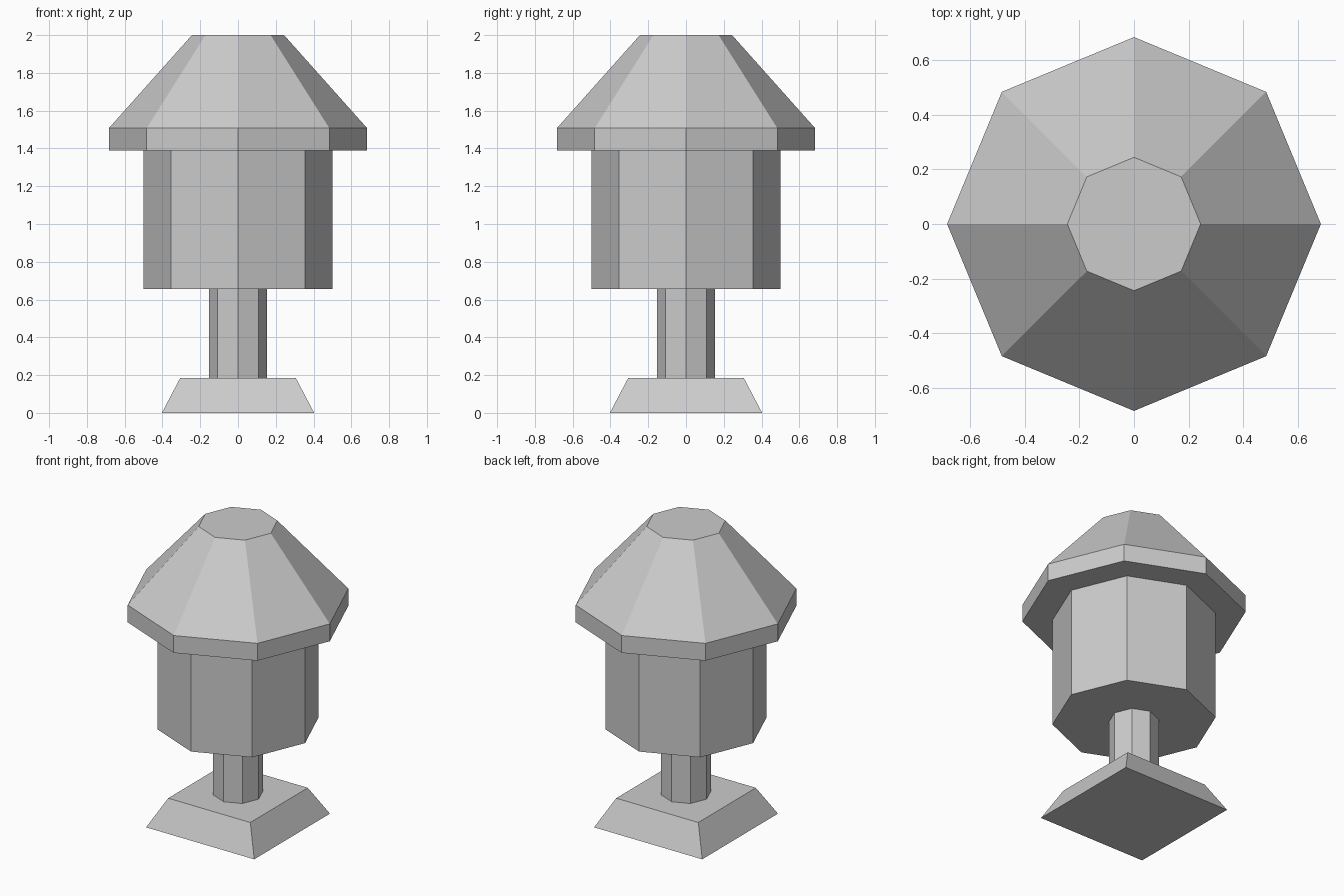
import bpy
import math

if "Cube" in bpy.data.objects:
    bpy.data.objects.remove(bpy.data.objects["Cube"])


def prism(name, sides, profile, turn=0.0):
    """Closed flat-sided solid from (corner radius, height) rings."""
    verts = [(r * math.cos(turn + math.tau * i / sides),
              r * math.sin(turn + math.tau * i / sides), z)
             for r, z in profile for i in range(sides)]
    faces = [tuple(reversed(range(sides)))]
    for k in range(len(profile) - 1):
        a, b = k * sides, (k + 1) * sides
        for i in range(sides):
            j = (i + 1) % sides
            faces.append((a + i, a + j, b + j, b + i))
    faces.append(tuple(range(len(verts) - sides, len(verts))))
    mesh = bpy.data.meshes.new(name)
    mesh.from_pydata(verts, [], faces)
    mesh.update()
    obj = bpy.data.objects.new(name, mesh)
    bpy.context.collection.objects.link(obj)
    return obj


# Square tapered foot
diag = math.sqrt(2)
prism("base", 4, [(0.403 * diag, 0), (0.306 * diag, 0.185)], math.pi / 4)

# Octagonal post, lamp body and overhanging roof
prism("post", 8, [(0.154, 0.185), (0.154, 0.655)])
prism("body", 8, [(0.5, 0.655), (0.5, 1.39)])
prism("roof", 8, [(0.684, 1.39), (0.684, 1.507), (0.244, 2.0)])
